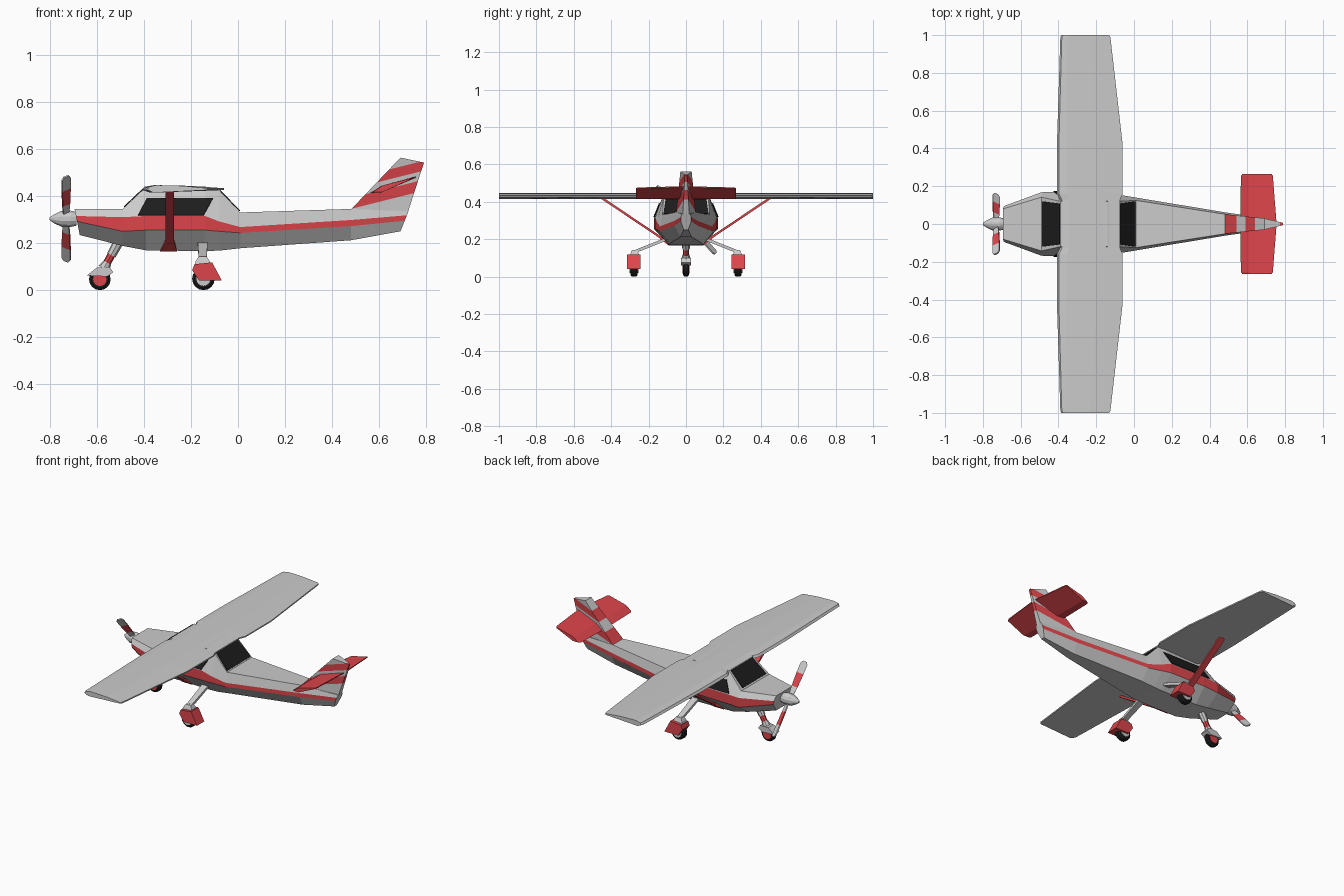
import bpy, bmesh
from math import sin, cos, pi
from mathutils import Vector as V

if "Cube" in bpy.data.objects:
    bpy.data.objects.remove(bpy.data.objects["Cube"])


def material(name, rgb):
    m = bpy.data.materials.new(name)
    m.diffuse_color = (*rgb, 1)
    m.use_nodes = True
    m.node_tree.nodes["Principled BSDF"].inputs["Base Color"].default_value = m.diffuse_color
    return m


GREY = material("grey_paint", (0.62, 0.62, 0.62))
RED = material("red_paint", (0.72, 0.06, 0.07))
BLACK = material("black_glass", (0.012, 0.012, 0.012))


def finish(name, bm, mats, mirror=False):
    bmesh.ops.recalc_face_normals(bm, faces=bm.faces[:])
    me = bpy.data.meshes.new(name)
    bm.to_mesh(me)
    bm.free()
    ob = bpy.data.objects.new(name, me)
    bpy.context.collection.objects.link(ob)
    for m in mats:
        me.materials.append(m)
    if mirror:
        mod = ob.modifiers.new("mirror", 'MIRROR')
        mod.use_axis = (False, True, False)
        mod.use_clip = True
    return ob


def loft_bm(rings, stripes=(), caps=(True, True)):
    bm = bmesh.new()
    rows = [[bm.verts.new(p) for p in r] for r in rings]
    n = len(rows[0])
    for a, b in zip(rows, rows[1:]):
        for j in range(n):
            f = bm.faces.new((a[j], a[(j + 1) % n], b[(j + 1) % n], b[j]))
            f.material_index = int(j in stripes)
    for use, r in zip(caps, (rows[0], rows[-1])):
        if use:
            bm.faces.new(r)
    return bm


def loft(name, rings, mat=GREY, mirror=False, caps=(True, True)):
    return finish(name, loft_bm(rings, caps=caps), [mat], mirror)


def beam(name, p0, p1, w0, w1, t, mat=GREY, mirror=False):
    """Flat bar; w0 and w1 are half-width vectors at each end, t half thickness."""
    p0, p1, w0, w1 = V(p0), V(p1), V(w0), V(w1)
    n = (p1 - p0).cross(w0).normalized() * t
    ring = lambda p, w: [p + w + n, p - w + n, p - w - n, p + w - n]
    return loft(name, [ring(p0, w0), ring(p1, w1)], mat, mirror)


def lathe(name, origin, axis, prof, mat, n=12, mirror=False):
    """Turned part: prof is (distance along axis, radius)."""
    o, a = V(origin), V(axis).normalized()
    u = a.orthogonal().normalized()
    v = a.cross(u)
    rings = [[o + a * d + (u * cos(2 * pi * k / n) + v * sin(2 * pi * k / n)) * r
              for k in range(n)] for d, r in prof]
    return loft(name, rings, mat, mirror)


def slab(name, pts, y0, y1, mat, mirror=False):
    return loft(name, [[(x, y, z) for x, z in pts] for y in (y0, y1)], mat, mirror)


# Fuselage: x, shear, bottom z/y, stripe low z, stripe high z, side y, top z/y
stations = [
    (-.672, -.2, .234, .05, .292, .315, .095, .345, .08),
    (-.49, 0, .188, .08, .25, .31, .168, .345, .142),
    (-.39, 0, .169, .09, .255, .315, .17, .44, .12),
    (-.14, 0, .166, .09, .255, .315, .165, .44, .12),
    (-.08, 0, .168, .09, .25, .292, .155, .425, .12),
    (.01, 0, .178, .085, .243, .268, .14, .33, .125),
    (.48, 0, .212, .03, .272, .298, .062, .345, .052),
    (.69, .4, .25, .012, .295, .318, .028, .335, .022),
]
rings = []
for x, sh, zb, yb, z0, z1, ys, zt, yt in stations:
    half = [(yb, zb), (ys, z0), (ys, z1), (yt, zt)]
    full = half + [(-y, z) for y, z in reversed(half)]
    rings.append([(x + sh * (z - zb), y, z) for y, z in full])
finish("fuselage", loft_bm(rings, stripes=(1, 5)), [GREY, RED])

# Windows: thin panels lying on the cabin faces
d = V((0, .004, .002))
side = [V(p) for p in ((-.425, .17, .318), (-.145, .166, .318),
                       (-.106, .138, .39), (-.387, .141, .39))]
loft("side_window", [side, [p + d for p in side]], BLACK, True)
for name, lo, hi, dx in (("windshield", (-.483, .352), (-.392, .438), -.003),
                         ("rear_window", (.006, .335), (-.078, .423), .003)):
    q = [V((lo[0], s * .12, lo[1])) for s in (-1, 1)] + \
        [V((hi[0], s * .108, hi[1])) for s in (1, -1)]
    loft(name, [q, [p + V((dx, 0, .003)) for p in q]], BLACK)

# Wing: one airfoil profile scaled along the span
foil = [(0, .426), (.03, .439), (.15, .446), (.6, .443), (1, .433), (1, .425), (.1, .414)]
span = [(0, -.39, -.075), (.125, -.39, -.075), (.16, -.408, -.06),
        (.42, -.408, -.06), (.99, -.39, -.125), (1, -.384, -.132)]
loft("wing", [[(a + c * (b - a), y, z) for c, z in foil] for y, a, b in span],
     GREY, True, caps=(False, True))

# Wing struts with a flared foot
beam("wing_strut", (-.29, .13, .205), (-.29, .45, .42), (.019, 0, 0), (.019, 0, 0), .006, RED, True)
beam("strut_foot", (-.295, .085, .172), (-.29, .135, .208), (.036, 0, 0), (.019, 0, 0), .009, RED, True)

# Tail fin, cut into slanted paint bands
bm = loft_bm([[(.48, -.052, .343), (.48, .052, .343), (.718, .018, .32), (.718, -.018, .32)],
              [(.69, -.03, .563), (.69, .03, .563), (.79, .006, .542), (.79, -.006, .542)]])
no = V((-.25, 0, 1))
level = lambda p: p.z - .25 * (p.x - .48)
for s in (.345, .392, .43, .472):
    bmesh.ops.bisect_plane(bm, geom=bm.verts[:] + bm.edges[:] + bm.faces[:],
                           plane_co=(.48, 0, s), plane_no=no)
for f in bm.faces:
    s = level(f.calc_center_median())
    f.material_index = int(.345 < s < .392 or .43 < s < .472)
finish("tail_fin", bm, [GREY, RED])

# Tilted horizontal stabilizer
stab = [(0, 0, 0), (.25, 0, .014), (1, 0, .003), (1, 0, -.003), (.25, 0, -.014)]
loft("stabilizer", [[(a + c * (b - a), y, .412 + .35 * (a + c * (b - a) - .56) + h)
                     for c, _, h in stab] for y, a, b in ((0, .562, .755), (.255, .566, .735), (.266, .575, .728))],
     RED, True, caps=(False, True))

# Spinner and two-blade propeller with a red band on each blade
lathe("spinner", (-.80, 0, .303), (1, 0, 0),
      [(0, .006), (.02, .02), (.05, .035), (.088, .036), (.115, .03)], GREY)
for k, s in enumerate((1, -1)):
    dirn, perp = V((0, -.66 * s, .75 * s)), V((0, .75 * s, .66 * s))
    for i, (r0, r1, w0, w1, m) in enumerate(((.02, .08, .6, .85, GREY), (.08, .165, .85, 1, RED),
                                             (.165, .225, 1, 1, GREY), (.225, .24, 1, .55, GREY))):
        w = V((.018, 0, 0)) + perp * .011
        c = V((-.73, 0, .303))
        beam(f"propeller_blade_{k}_{i}", c + dirn * r0, c + dirn * r1, w * w0, w * w1, .004, m)


# Wheels: dark tyre with a coloured hub
def wheel(name, x, y, r, hw, hub, mirror=False):
    lathe(name + "_tyre", (x, y, r), (0, 1, 0),
          [(-hw, r * .8), (-hw * .6, r), (hw * .6, r), (hw, r * .8)], BLACK, 16, mirror)
    lathe(name + "_hub", (x, y, r), (0, 1, 0),
          [(-hw - .004, r * .62), (hw + .004, r * .62)], hub, 16, mirror)


# Nose gear
wheel("nose_wheel", -.587, 0, .046, .016, RED)
slab("nose_fairing", [(-.642, .062), (-.60, .096), (-.545, .098), (-.53, .076), (-.555, .058)],
     -.028, .028, GREY)
axis = V((.055, 0, .1)).normalized()
for name, a, b, r0, r1, m in (("nose_leg_collar", -.01, .02, .026, .018, GREY),
                              ("nose_leg_band", .02, .055, .017, .017, RED),
                              ("nose_leg", .055, .12, .02, .022, GREY)):
    lathe(name, (-.565, 0, .1), axis, [(a, r0), (b, r1)], m, 8)

# Main gear
wheel("main_wheel", -.147, .278, .048, .02, GREY, True)
slab("main_fairing", [(-.185, .11), (-.11, .118), (-.068, .04), (-.165, .04), (-.195, .085)],
     .242, .316, RED, True)
beam("main_leg", (-.15, .08, .21), (-.15, .27, .135), (.022, 0, 0), (.017, 0, 0), .008, GREY, True)
loft("main_leg_collar", [[(-.15 + sx * a, .275 + sy * b, z) for sx, sy in
                          ((-1, -1), (1, -1), (1, 1), (-1, 1))]
                         for a, b, z in ((.033, .025, .108), (.03, .022, .122), (.018, .014, .142))],
     GREY, True)
